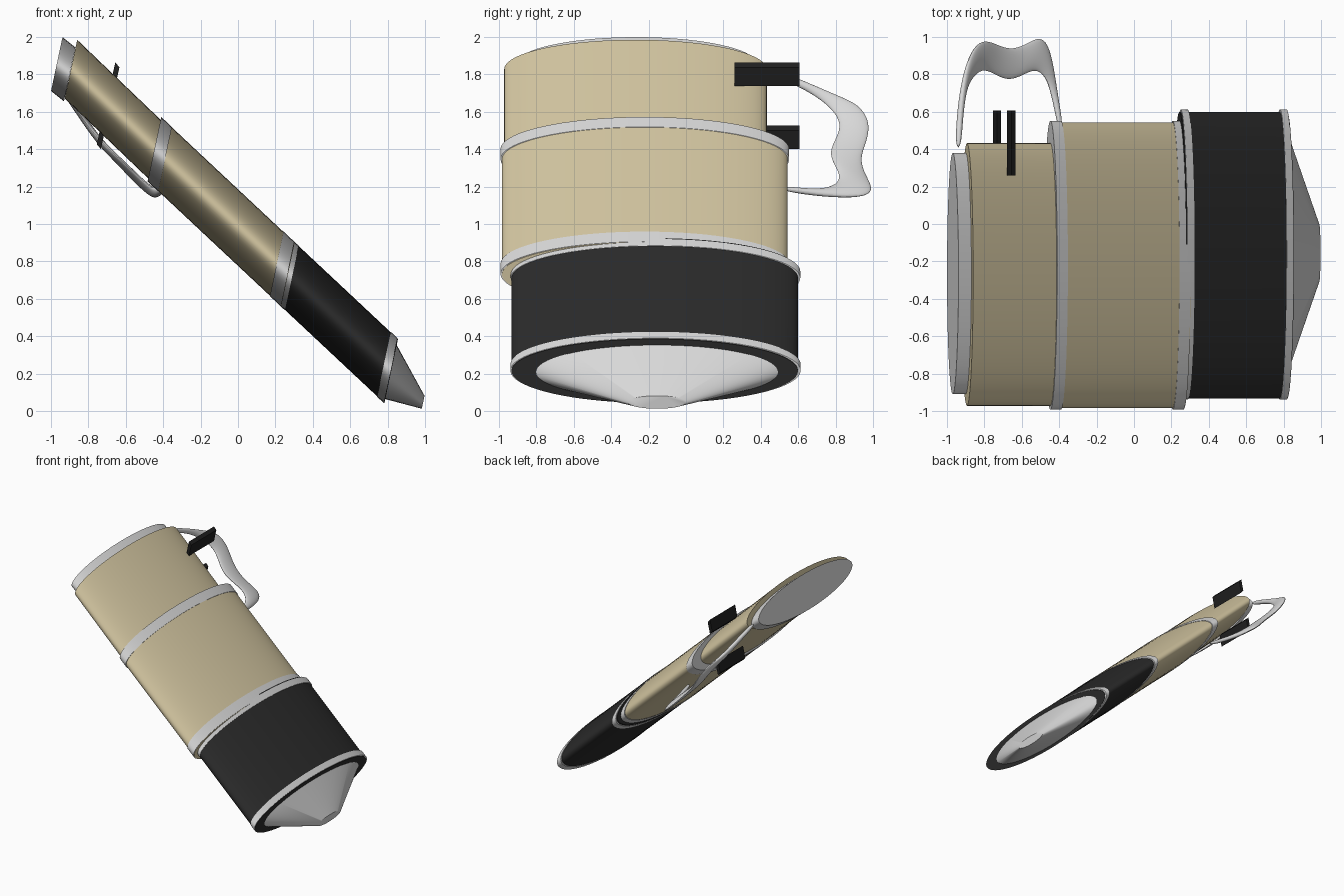
import bpy, bmesh
from math import sin, cos, pi, radians
from mathutils import Vector

cube = bpy.data.objects.get("Cube")
if cube:
    bpy.data.objects.remove(cube)


def material(name, r, g, b):
    m = bpy.data.materials.new(name)
    m.use_nodes = True
    m.diffuse_color = (r, g, b, 1)
    m.node_tree.nodes["Principled BSDF"].inputs["Base Color"].default_value = (r, g, b, 1)
    return m


TAN = material("tan", 0.66, 0.57, 0.36)
SILVER = material("silver", 0.69, 0.69, 0.69)
BLACK = material("soft black", 0.024, 0.024, 0.024)
JET = material("jet black", 0.014, 0.014, 0.014)

# Cross-sections are flattened ellipses leaning along this direction
LEAN = Vector((0.0475, 0, 0.2235))
SIDE = Vector((0, 1, 0))


def finish(bm, name, mat, smooth=True):
    bmesh.ops.recalc_face_normals(bm, faces=bm.faces)
    mesh = bpy.data.meshes.new(name)
    bm.to_mesh(mesh)
    bm.free()
    mesh.materials.append(mat)
    ob = bpy.data.objects.new(name, mesh)
    bpy.context.collection.objects.link(ob)
    if smooth:
        bpy.ops.object.select_all(action="DESELECT")
        ob.select_set(True)
        bpy.context.view_layer.objects.active = ob
        bpy.ops.object.shade_smooth_by_angle(angle=radians(35))
    return ob


def loft(name, mat, rings):
    """Skin closed rings of points and cap both ends."""
    bm = bmesh.new()
    loops = [[bm.verts.new(p) for p in ring] for ring in rings]
    n = len(loops[0])
    for a, b in zip(loops, loops[1:]):
        for i in range(n):
            j = (i + 1) % n
            bm.faces.new((a[i], a[j], b[j], b[i]))
    bm.faces.new(loops[0])
    bm.faces.new(loops[-1])
    return finish(bm, name, mat)


def oval(center, u, v, n):
    return [center + u * cos(2 * pi * i / n) + v * sin(2 * pi * i / n) for i in range(n)]


def drum(name, mat, y, *sections):
    """Slanted drum: each section is (x, radius) or (x, radius, z)."""
    rings = []
    for x, r, *z in sections:
        center = Vector((x, y, z[0] if z else 0.981 - 0.937 * x))
        rings.append(oval(center, SIDE * r, LEAN * r, 72))
    loft(name, mat, rings)


# Barrel, from the upper end down to the tip
drum("end_cap", SILVER, -0.265, (-0.969, 0.645, 1.855), (-0.9, 0.645, 1.80))
drum("upper_barrel", TAN, -0.27, (-0.893, 0.702, 1.828), (-0.42, 0.702))
drum("upper_band", SILVER, -0.22, (-0.447, 0.772), (-0.39, 0.772))
drum("lower_barrel", TAN, -0.22, (-0.43, 0.764), (0.267, 0.764))
drum("middle_band", SILVER, -0.22, (0.207, 0.772), (0.265, 0.772))
drum("grip_band", SILVER, -0.163, (0.25, 0.774), (0.288, 0.774))
drum("grip", BLACK, -0.167, (0.243, 0.766), (0.819, 0.766))
drum("tip_band", SILVER, -0.163, (0.78, 0.776), (0.816, 0.776))
drum("tip_cone", SILVER, -0.155, (0.815, 0.655, 0.211), (0.99, 0.155, 0.047))

# Wavy clip: paired outer and inner edge points
clip_edges = [
    ((-.94, .40, 1.85), (-.94, .40, 1.81)),
    ((-.935, .6, 1.78), (-.925, .6, 1.74)),
    ((-.91, .8, 1.69), (-.9, .73, 1.66)),
    ((-.87, .93, 1.64), (-.85, .8, 1.59)),
    ((-.81, .99, 1.54), (-.8, .83, 1.52)),
    ((-.74, .965, 1.43), (-.73, .79, 1.44)),
    ((-.66, .93, 1.35), (-.67, .765, 1.38)),
    ((-.58, .96, 1.26), (-.6, .79, 1.32)),
    ((-.5, 1.01, 1.18), (-.53, .83, 1.25)),
    ((-.45, .95, 1.14), (-.47, .79, 1.2)),
    ((-.42, .75, 1.145), (-.435, .68, 1.18)),
    ((-.39, .5, 1.175), (-.39, .5, 1.21)),
]
edges = [(Vector(o), Vector(i)) for o, i in clip_edges]
mids = [(o + i) / 2 for o, i in edges]
rings = []
for k, (outer, inner) in enumerate(edges):
    half = (outer - inner) / 2
    along = mids[min(k + 1, len(mids) - 1)] - mids[max(k - 1, 0)]
    thick = half.cross(along).normalized() * 0.018
    rings.append(oval(mids[k], half * 1.04, thick, 10))
clip = loft("clip", SILVER, rings)
sub = clip.modifiers.new("smooth", "SUBSURF")
sub.levels = sub.render_levels = 2

# Slanted tabs on both faces of the upper barrel
for name, x, z in (("front_tab", -0.656, 1.801), ("back_tab", -0.733, 1.463)):
    bm = bmesh.new()
    bmesh.ops.create_cube(bm, size=2)
    for v in bm.verts:
        a, b, c = v.co
        v.co = (x + 0.011 * a + 0.011 * c, 0.433 + 0.173 * b, z - 0.013 * a + 0.05 * c)
    finish(bm, name, JET, smooth=False)
